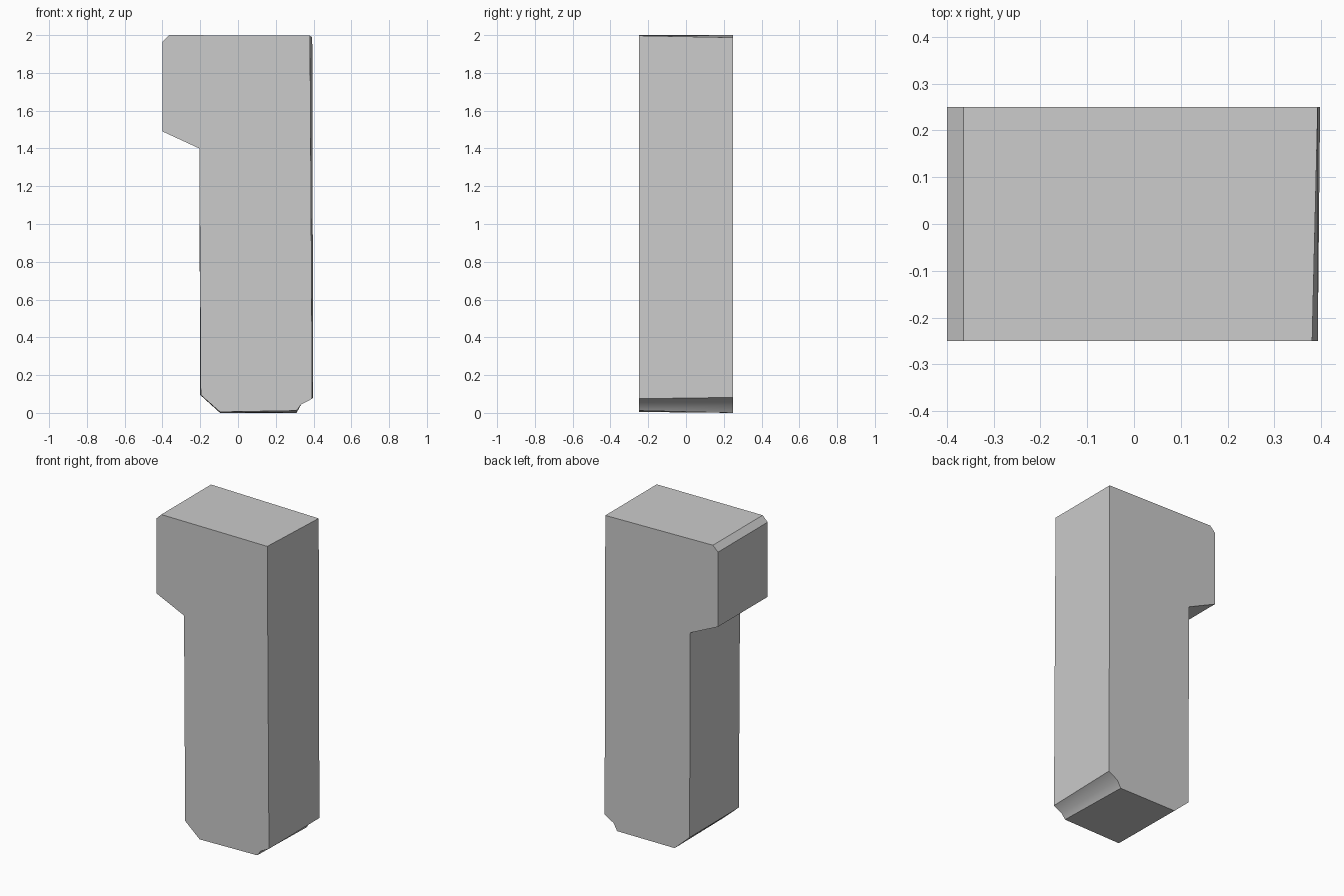
import bpy
import bmesh
import math

cube = bpy.data.objects.get("Cube")
if cube:
    bpy.data.objects.remove(cube)

# Plain grey surface
grey = bpy.data.materials.new("plain grey")
grey.use_nodes = True
colour = (0.6, 0.6, 0.6, 1)
grey.diffuse_color = colour
grey.node_tree.nodes["Principled BSDF"].inputs["Base Color"].default_value = colour

# Front outline, anticlockwise from the lower left of the foot
front = [(-0.095, 0.005), (0.31, 0.012), (0.335, 0.045), (0.393, 0.075),
         (0.381, 1.997), (-0.365, 2.0), (-0.4, 1.965), (-0.4, 1.49),
         (-0.205, 1.4), (-0.197, 0.095)]

# Back outline: same, with a slightly skewed right side and foot
back = list(front)
back[0:5] = [(-0.095, 0.0), (0.31, 0.0), (0.335, 0.045),
             (0.398, 0.082), (0.393, 1.987)]
back[8:10] = [(-0.205, 1.4), (-0.2, 0.095)]


def loft(name, outline_a, outline_b, half_depth):
    """Solid between two outlines, one at each end of the depth."""
    bm = bmesh.new()
    a = [bm.verts.new((x, -half_depth, z)) for x, z in outline_a]
    b = [bm.verts.new((x, half_depth, z)) for x, z in outline_b]
    bm.faces.new(a)
    bm.faces.new(b[::-1])
    for i in range(len(a)):
        j = (i + 1) % len(a)
        bm.faces.new((a[i], b[i], b[j], a[j]))
    bmesh.ops.recalc_face_normals(bm, faces=bm.faces)
    mesh = bpy.data.meshes.new(name)
    bm.to_mesh(mesh)
    bm.free()
    mesh.materials.append(grey)
    obj = bpy.data.objects.new(name, mesh)
    bpy.context.collection.objects.link(obj)
    return obj


# Hooked block; only the shallow fold in the foot notch is smoothed
block = loft("hooked_block", front, back, 0.25)
bpy.context.view_layer.objects.active = block
block.select_set(True)
bpy.ops.object.shade_smooth_by_angle(angle=math.radians(29))
